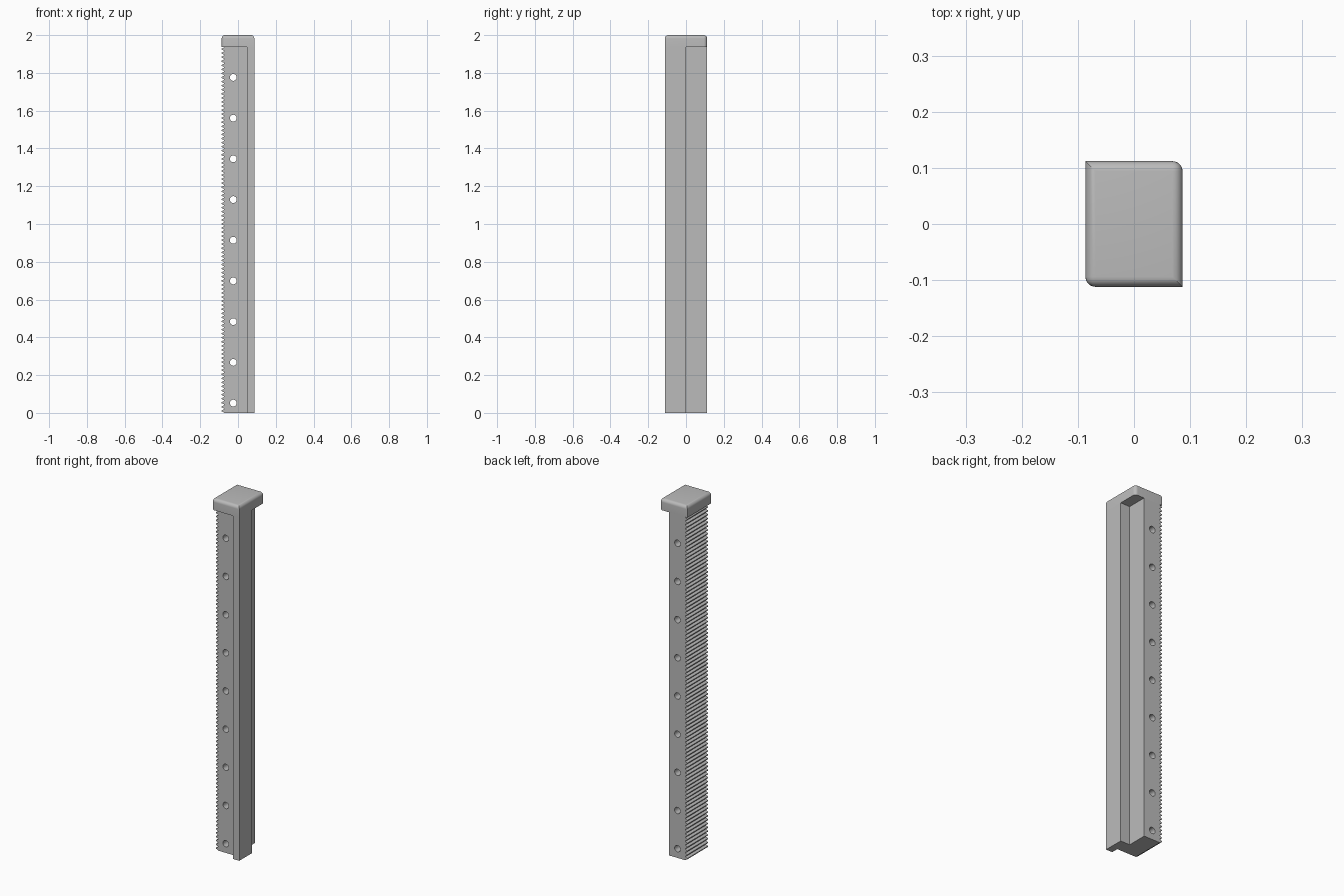
import bpy
import bmesh
from mathutils import Matrix, Vector

cube = bpy.data.objects.get("Cube")
if cube:
    bpy.data.objects.remove(cube, do_unlink=True)

# Main dimensions
HALF_X, HALF_Y, TOP = 0.0865, 0.112, 2.0
CAP_BOTTOM = 1.937
WALL = 0.039
RACK_BACK, ROOT = -0.06, -0.074
INNER_X = 0.028
RECESS_Y = -HALF_Y + WALL
TEETH = 90
HOLES = 9

grey = bpy.data.materials.new("plain_grey")
grey.use_nodes = True
colour = (0.5, 0.5, 0.5, 1)
grey.diffuse_color = colour
grey.node_tree.nodes["Principled BSDF"].inputs["Base Color"].default_value = colour


def make_object(name, bm):
    bmesh.ops.recalc_face_normals(bm, faces=bm.faces)
    mesh = bpy.data.meshes.new(name)
    bm.to_mesh(mesh)
    bm.free()
    mesh.materials.append(grey)
    obj = bpy.data.objects.new(name, mesh)
    bpy.context.collection.objects.link(obj)
    return obj


def prism(name, points, direction):
    """Extrude a closed outline of 3D points along a vector."""
    bm = bmesh.new()
    face = bm.faces.new([bm.verts.new(p) for p in points])
    extruded = bmesh.ops.extrude_face_region(bm, geom=[face], use_keep_orig=True)
    verts = [g for g in extruded["geom"] if isinstance(g, bmesh.types.BMVert)]
    bmesh.ops.translate(bm, verts=verts, vec=Vector(direction))
    return make_object(name, bm)


def activate(obj):
    bpy.ops.object.select_all(action="DESELECT")
    obj.select_set(True)
    bpy.context.view_layer.objects.active = obj


# Post: stepped plan with a front flange and a notch behind it
plan = [(RACK_BACK, RECESS_Y), (HALF_X - WALL, RECESS_Y), (HALF_X - WALL, -HALF_Y),
        (HALF_X, -HALF_Y), (HALF_X, 0), (INNER_X, 0), (INNER_X, HALF_Y), (RACK_BACK, HALF_Y)]
post = prism("post", [(x, y, 0) for x, y in plan], (0, 0, CAP_BOTTOM))

# Row of through holes
bm = bmesh.new()
for i in range(HOLES):
    place = Matrix.Translation((-0.025, 0, 0.052 + i * 0.2155)) @ Matrix.Rotation(1.5707963, 4, "X")
    bmesh.ops.create_cone(bm, cap_ends=True, segments=32, radius1=0.018, radius2=0.018,
                          depth=0.6, matrix=place)
cutter = make_object("hole_cutter", bm)
cutter.hide_render = True
boolean = post.modifiers.new("holes", "BOOLEAN")
boolean.operation = "DIFFERENCE"
boolean.solver = "EXACT"
boolean.object = cutter
activate(post)
bpy.ops.object.modifier_apply(modifier="holes")
bpy.data.objects.remove(cutter, do_unlink=True)

# Toothed rack down the side
pitch = CAP_BOTTOM / TEETH
outline = [(RACK_BACK, 0)]
for i in range(TEETH):
    for x, step in ((ROOT, 0.1), (-HALF_X, 0.38), (-HALF_X, 0.62), (ROOT, 0.9)):
        outline.append((x, (i + step) * pitch))
outline.insert(1, (ROOT, 0))
outline += [(ROOT, CAP_BOTTOM), (RACK_BACK, CAP_BOTTOM)]
rack = prism("toothed_rack", [(x, RECESS_Y, z) for x, z in outline], (0, HALF_Y - RECESS_Y, 0))

# Cap: rounded top rim, two opposite upright corners rounded
bm = bmesh.new()
size = Matrix.Diagonal((2 * HALF_X, 2 * HALF_Y, TOP - CAP_BOTTOM, 1))
bmesh.ops.create_cube(bm, size=1, matrix=Matrix.Translation((0, 0, (TOP + CAP_BOTTOM) / 2)) @ size)
rounded = []
for edge in bm.edges:
    a, b = (v.co for v in edge.verts)
    on_top = min(a.z, b.z) > TOP - 0.01
    upright = abs(a.z - b.z) > 0.01 and a.x * a.y > 0
    if on_top or upright:
        rounded.append(edge)
bmesh.ops.bevel(bm, geom=rounded, offset=0.018, offset_type="OFFSET", segments=6,
                profile=0.5, affect="EDGES", clamp_overlap=True)
cap = make_object("cap", bm)

for obj in (post, cap):
    activate(obj)
    bpy.ops.object.shade_smooth_by_angle(angle=0.5)
